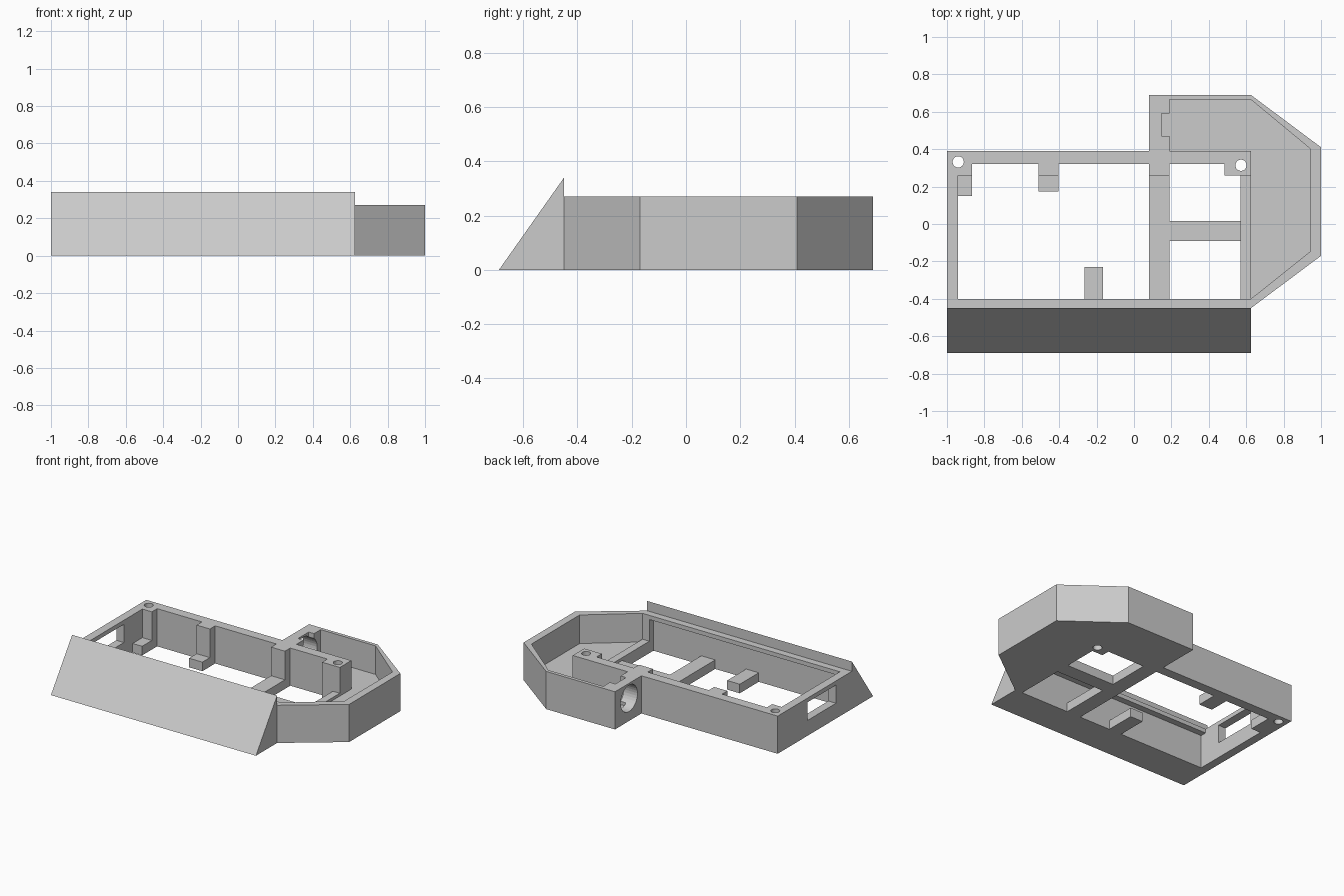
import bpy
import bmesh
from mathutils import Matrix, Vector

cube = bpy.data.objects.get("Cube")
if cube:
    bpy.data.objects.remove(cube, do_unlink=True)

grey = bpy.data.materials.new("plain_grey")
grey.use_nodes = True
grey.diffuse_color = (0.6, 0.6, 0.6, 1)
grey.node_tree.nodes["Principled BSDF"].inputs["Base Color"].default_value = (0.6, 0.6, 0.6, 1)

FLOOR, TOP = 0.065, 0.27
LIP = 0.24        # underside of the lip along the front
GROOVE = -0.445   # back of the groove under that lip


def add_object(name, bm):
    bmesh.ops.recalc_face_normals(bm, faces=bm.faces)
    mesh = bpy.data.meshes.new(name)
    bm.to_mesh(mesh)
    bm.free()
    mesh.materials.append(grey)
    obj = bpy.data.objects.new(name, mesh)
    bpy.context.collection.objects.link(obj)
    return obj


def extrude(name, points, shift):
    """Close a 3D outline and extrude it along a vector."""
    bm = bmesh.new()
    face = bm.faces.new([bm.verts.new(p) for p in points])
    new = bmesh.ops.extrude_face_region(bm, geom=[face])["geom"]
    bmesh.ops.translate(bm, vec=Vector(shift),
                        verts=[v for v in new if isinstance(v, bmesh.types.BMVert)])
    return add_object(name, bm)


def prism(name, outline, z0, z1):
    return extrude(name, [(x, y, z0) for x, y in outline], (0, 0, z1 - z0))


def block(name, x0, x1, y0, y1, z0, z1):
    return prism(name, [(x0, y0), (x1, y0), (x1, y1), (x0, y1)], z0, z1)


def cylinder(name, centre, radius, length, axis="Z"):
    bm = bmesh.new()
    turn = Matrix.Rotation(1.5707963, 4, "Y") if axis == "X" else Matrix()
    bmesh.ops.create_cone(bm, cap_ends=True, segments=32, radius1=radius, radius2=radius,
                          depth=length, matrix=Matrix.Translation(centre) @ turn)
    return add_object(name, bm)


def cut(obj, cutter):
    """Subtract the cutter, keep the result and drop the cutter."""
    mod = obj.modifiers.new("cut", "BOOLEAN")
    mod.operation, mod.solver, mod.object = "DIFFERENCE", "EXACT", cutter
    bpy.context.view_layer.update()
    graph = bpy.context.evaluated_depsgraph_get()
    mesh = bpy.data.meshes.new_from_object(obj.evaluated_get(graph))
    obj.modifiers.clear()
    obj.data = mesh
    bpy.data.objects.remove(cutter, do_unlink=True)


# Tray body: long frame with an angled side bay
body = prism("tray_body", [(-1, -.45), (.625, -.45), (1, -.17), (1, .41), (.625, .69),
                           (.08, .69), (.08, .39), (-1, .39)], 0, TOP)

# Upper cavity, leaving outer walls, partition and wall posts
cut(body, prism("cavity_cutter", [
    (-.94, -.4), (.625, -.4), (.945, -.145), (.945, .4), (.625, .665), (.19, .665),
    (.19, .39), (.625, .39), (.625, .26), (.485, .26), (.485, .32), (.19, .32),
    (.19, .26), (.08, .26), (.08, .32), (-.405, .32), (-.405, .26), (-.51, .26),
    (-.51, .32), (-.865, .32), (-.865, .26), (-.94, .26)], FLOOR, TOP + .1))

# Groove under the lip of the front wall
cut(body, block("groove_cutter", -.94, .57, GROOVE, -.39, FLOOR, LIP))

# Main floor opening, leaving low ledges
cut(body, prism("main_opening_cutter", [
    (-.94, GROOVE), (-.265, GROOVE), (-.265, -.23), (-.165, -.23), (-.165, GROOVE),
    (.08, GROOVE), (.08, .32), (-.405, .32), (-.405, .175), (-.51, .175), (-.51, .32),
    (-.865, .32), (-.865, .15), (-.94, .15)], -.1, FLOOR + .02))

# Two smaller floor openings beside the cross rib
cut(body, block("front_opening_cutter", .19, .57, GROOVE, -.09, -.1, FLOOR + .02))
cut(body, prism("rear_opening_cutter", [(.19, .015), (.57, .015), (.57, .26), (.485, .26),
                                        (.485, .32), (.19, .32)], -.1, FLOOR + .02))

# Screw holes
for x, y in ((-.94, .332), (.572, .314)):
    cut(body, cylinder("screw_hole_cutter", (x, y, TOP / 2), .03, 1))

# Side wall window, round port and its inner pocket
cut(body, block("window_cutter", -1.1, -.9, -.27, .05, .11, .24))
cut(body, cylinder("port_cutter", (.11, .53, .162), .095, .16, "X"))
cut(body, block("pocket_cutter", .147, .25, .47, .59, FLOOR, TOP + .1))

# Low sill between the frame and the side bay
block("bay_sill", .57, .625, -.4, .26, FLOOR, .085)

# Sloped front panel rising above the frame
extrude("front_wedge", [(-1, -.69, 0), (-1, -.45, 0), (-1, -.45, .34)], (1.625, 0, 0))
